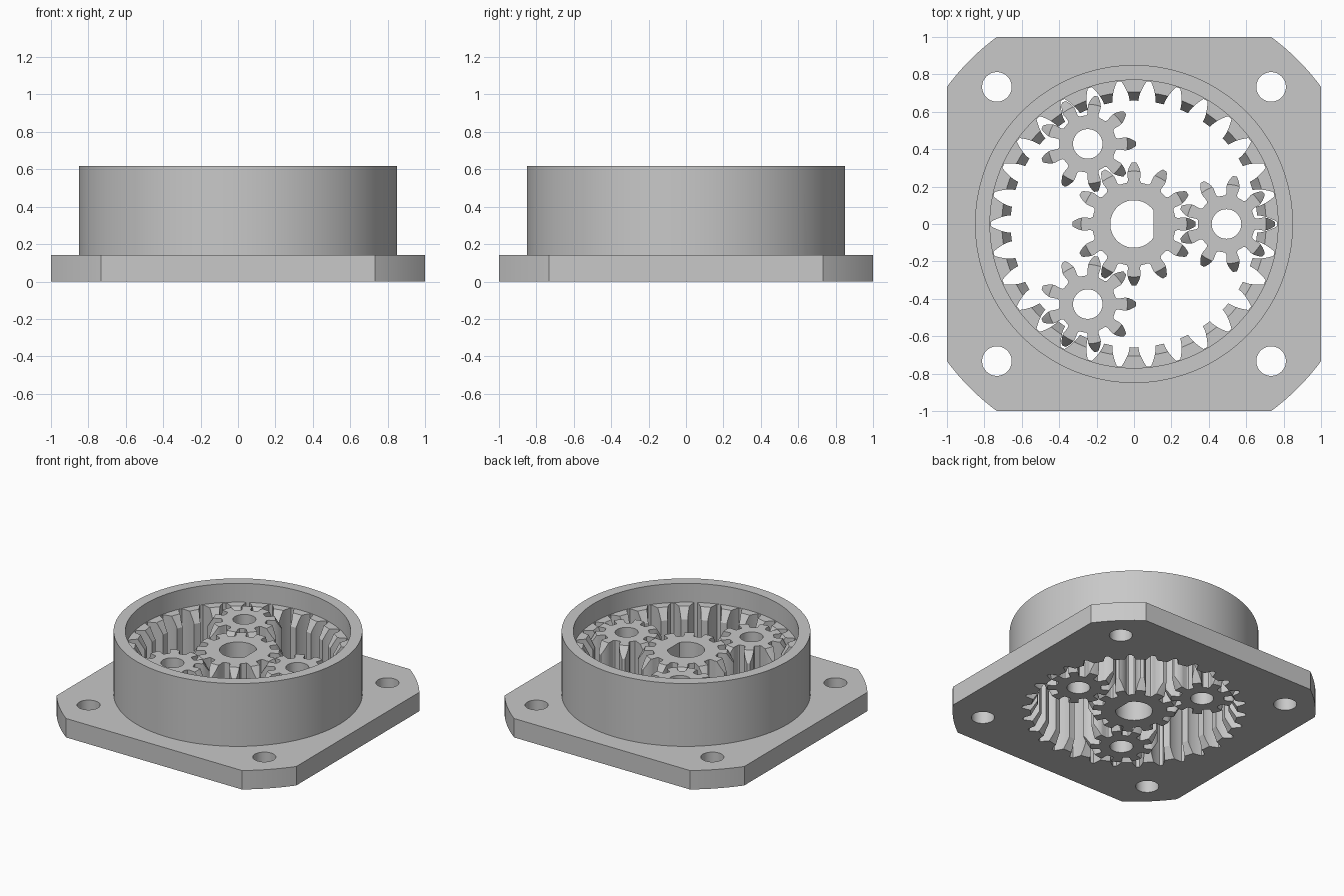
import bpy, bmesh
from math import pi, sin, cos, tan, acos, atan2, hypot, radians

if "Cube" in bpy.data.objects:
    bpy.data.objects.remove(bpy.data.objects["Cube"])

grey = bpy.data.materials.new("plain grey")
grey.use_nodes = True
grey.diffuse_color = (0.58, 0.58, 0.58, 1)
grey.node_tree.nodes["Principled BSDF"].inputs["Base Color"].default_value = grey.diffuse_color

# Main dimensions
MODULE = 0.0471
GEAR_H = 0.475
TOP = 0.617
PLATE_H = 0.143
CHAMFER = 0.08
ORBIT = 10.5 * MODULE


def polar(r, a):
    return (r * cos(a), r * sin(a))


def stack(name, loops):
    """Join equally long loops of 3D points into a closed solid."""
    bm = bmesh.new()
    rings = [[bm.verts.new(p) for p in loop] for loop in loops]
    n = len(rings[0])
    for low, high in zip(rings, rings[1:]):
        for i in range(n):
            j = (i + 1) % n
            bm.faces.new((low[i], low[j], high[j], high[i]))
    bm.faces.new(rings[0][::-1])
    bm.faces.new(rings[-1])
    mesh = bpy.data.meshes.new(name)
    bm.to_mesh(mesh)
    bm.free()
    mesh.materials.append(grey)
    obj = bpy.data.objects.new(name, mesh)
    bpy.context.collection.objects.link(obj)
    return obj


def prism(name, outline, z0, z1):
    return stack(name, [[(x, y, z) for x, y in outline] for z in (z0, z1)])


def lathe(name, profile, segments=128):
    return stack(name, [[(*polar(r, 2 * pi * i / segments), z) for i in range(segments)]
                        for r, z in profile])


def combine(obj, operation, tool):
    """Apply a boolean and discard the tool."""
    mod = obj.modifiers.new("cut", 'BOOLEAN')
    mod.operation, mod.solver, mod.object = operation, 'EXACT', tool
    select(obj)
    bpy.ops.object.modifier_apply(modifier=mod.name)
    bpy.data.objects.remove(tool)


def select(obj):
    bpy.ops.object.select_all(action='DESELECT')
    obj.select_set(True)
    bpy.context.view_layer.objects.active = obj


def smooth(obj):
    select(obj)
    bpy.ops.object.shade_smooth_by_angle(angle=radians(25))


def gear_outline(teeth, root, tip, play, steps=7):
    """Involute tooth outline with a tooth on the +x axis."""
    pitch = teeth * MODULE / 2
    pressure = radians(20)
    base = pitch * cos(pressure)
    start = max(base, root + 0.3 * MODULE)

    def half(r):
        a = acos(min(1, base / r))
        inv = tan(pressure) - pressure - tan(a) + a
        return max(0.008, pi / (2 * teeth) + inv - play / r)

    flank = [(root, half(start) * 1.3), (root + 0.12 * MODULE, half(start) * 1.1),
             (root + 0.3 * MODULE, half(start) * 1.01)]
    for i in range(steps):
        r = start + 0.001 + (tip - start - 0.001) * i / (steps - 1)
        flank.append((r, half(r)))
    points = []
    for t in range(teeth):
        mid = 2 * pi * t / teeth
        points += [polar(r, mid - a) for r, a in flank]
        points += [polar(r, mid + a) for r, a in reversed(flank)]
    return points


def bore_outline(radius, flat=None, segments=48):
    """Round bore, or a D shape when a flat is given."""
    if flat is None:
        return [polar(radius, 2 * pi * i / segments) for i in range(segments)]
    a = acos(flat / radius)
    return [polar(radius, a + (2 * pi - 2 * a) * i / segments) for i in range(segments + 1)]


def make_gear(name, teeth, bore):
    pitch = teeth * MODULE / 2
    tip = pitch + MODULE
    gear = prism(name, gear_outline(teeth, pitch - 1.25 * MODULE, pitch + 1.1 * MODULE, 0.003),
                 -0.1, GEAR_H + 0.1)
    # Trim to height with chamfered tooth ends
    combine(gear, 'INTERSECT', lathe("trim", [(pitch, 0), (tip, CHAMFER),
                                              (tip, GEAR_H - CHAMFER), (pitch, GEAR_H)]))
    combine(gear, 'DIFFERENCE', prism("bore", bore, -0.2, GEAR_H + 0.2))
    smooth(gear)
    return gear


# Housing: square flange with arched corners and a round wall
corner = hypot(1, 0.733)
a0 = atan2(0.733, 1)
a1 = pi / 2 - a0
flange = [polar(corner, q * pi / 2 + a0 + (a1 - a0) * i / 10)
          for q in range(4) for i in range(11)]
housing = prism("ring_gear_housing", flange, 0, PLATE_H)
combine(housing, 'UNION', lathe("wall", [(0.85, 0.05), (0.85, TOP)]))

# Flange screw holes
for sx in (-1, 1):
    for sy in (-1, 1):
        hole = [(x + sx * 0.733, y + sy * 0.733) for x, y in bore_outline(0.079)]
        combine(housing, 'DIFFERENCE', prism("hole", hole, -0.1, 0.3))

# Upper bore, tooth tip bore and tooth chamfers in one turned cutter
ring_pitch = 15 * MODULE
ring_tip = ring_pitch - MODULE
combine(housing, 'DIFFERENCE', lathe("turned", [
    (ring_pitch, -0.1), (ring_pitch, 0), (ring_tip, CHAMFER), (ring_tip, GEAR_H - CHAMFER),
    (ring_pitch, GEAR_H), (0.77, GEAR_H), (0.77, TOP + 0.1)]))
# Gaps between the inner teeth
combine(housing, 'DIFFERENCE', prism(
    "gaps", gear_outline(30, ring_tip - 0.02, ring_pitch + 1.25 * MODULE, -0.001),
    -0.2, GEAR_H + 0.05))
smooth(housing)

# Centre gear with a D bore, and three gears around it
make_gear("sun_gear", 12, bore_outline(0.127, 0.105))
for k in range(3):
    planet = make_gear(f"planet_gear_{k + 1}", 9, bore_outline(0.079))
    angle = k * 2 * pi / 3
    planet.location = (*polar(ORBIT, angle), 0)
    planet.rotation_euler.z = angle
